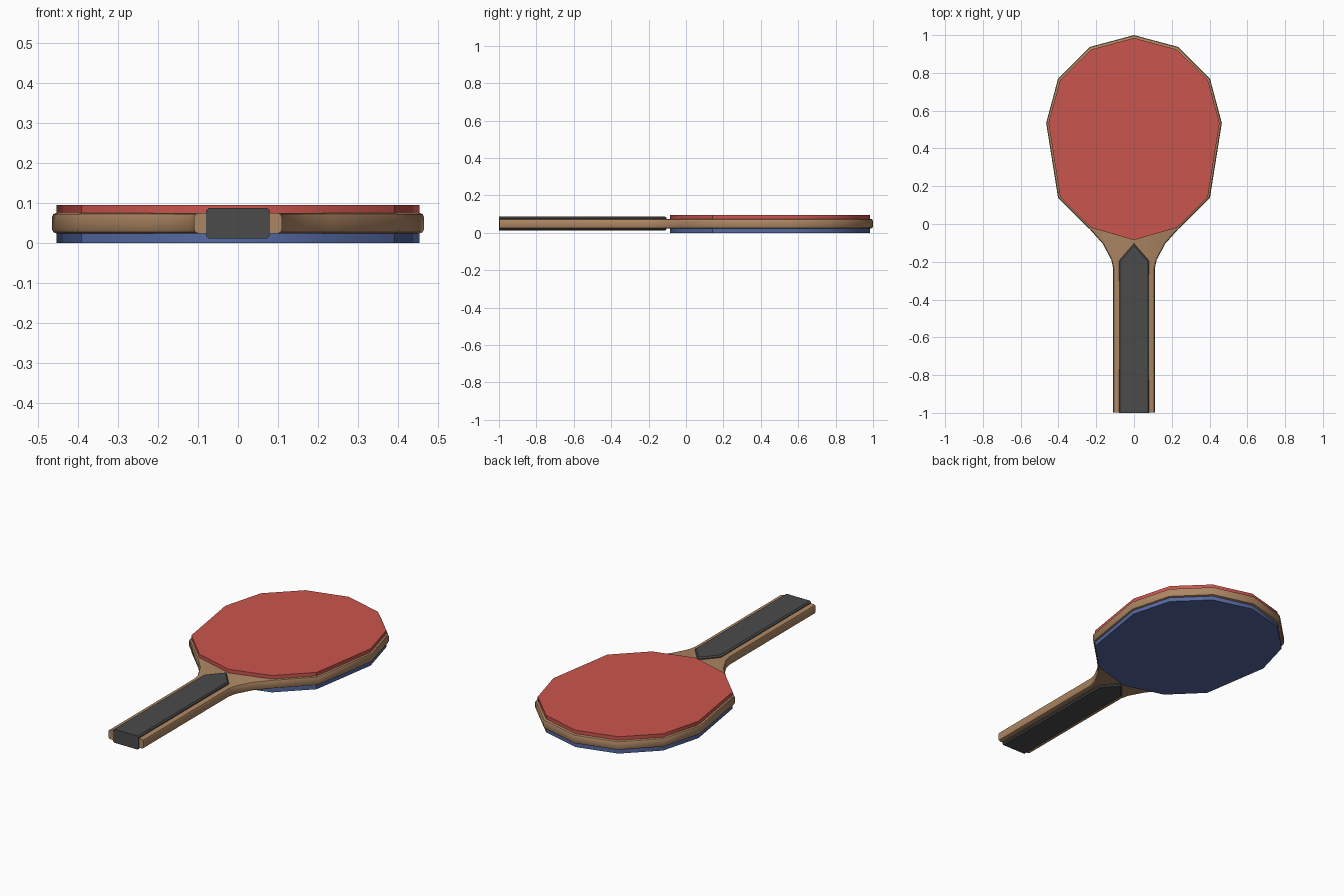
import bpy, bmesh

if "Cube" in bpy.data.objects:
    bpy.data.objects.remove(bpy.data.objects["Cube"])


def material(name, rgb):
    mat = bpy.data.materials.new(name)
    mat.diffuse_color = (*rgb, 1)
    mat.use_nodes = True
    mat.node_tree.nodes["Principled BSDF"].inputs["Base Color"].default_value = mat.diffuse_color
    return mat


def mirrored(half):
    """Close a right-hand outline (top to bottom) across x = 0."""
    left = [(-x, y) for x, y in reversed(half) if x > 0]
    return half + left


def slab(name, half, z0, z1, mat, bevel=0.0, segments=1, end_y=None):
    """Extruded outline with softened top and bottom rims."""
    bm = bmesh.new()
    base = bm.faces.new([bm.verts.new((x, y, z0)) for x, y in mirrored(half)])
    top = bmesh.ops.extrude_face_region(bm, geom=[base], use_keep_orig=True)["geom"]
    for v in (g for g in top if isinstance(g, bmesh.types.BMVert)):
        v.co.z = z1
    bmesh.ops.recalc_face_normals(bm, faces=bm.faces)
    if bevel:
        rim = [e for e in bm.edges
               if abs(e.verts[0].co.z - e.verts[1].co.z) < 1e-6
               and not (end_y is not None and all(abs(v.co.y - end_y) < 1e-5 for v in e.verts))]
        bmesh.ops.bevel(bm, geom=rim, offset=bevel, segments=segments,
                        profile=0.5, affect='EDGES')
    mesh = bpy.data.meshes.new(name)
    bm.to_mesh(mesh)
    bm.free()
    mesh.materials.append(mat)
    obj = bpy.data.objects.new(name, mesh)
    bpy.context.collection.objects.link(obj)
    bpy.ops.object.select_all(action='DESELECT')
    obj.select_set(True)
    bpy.context.view_layer.objects.active = obj
    bpy.ops.object.shade_smooth_by_angle(angle=0.61)
    return obj


wood = material("wood", (0.42, 0.24, 0.125))
red = material("red_rubber", (0.6, 0.09, 0.075))
blue = material("blue_rubber", (0.09, 0.14, 0.36))
dark = material("dark_grip", (0.07, 0.07, 0.07))

# Wooden blade flowing through the neck into the handle
blade = [(0, 1.0), (0.232, 0.938), (0.402, 0.77), (0.465, 0.535), (0.402, 0.138),
         (0.232, -0.03), (0.165, -0.105), (0.12, -0.19), (0.11, -0.235), (0.11, -0.998)]
slab("wooden_blade", blade, 0.023, 0.075, wood, 0.012, 2, end_y=-0.998)

# Rubber sheets on both faces
rubber = [(0, 0.985), (0.226, 0.924), (0.391, 0.763), (0.453, 0.535),
          (0.391, 0.143), (0.226, -0.02), (0, -0.085)]
slab("top_rubber", rubber, 0.06, 0.095, red)
slab("bottom_rubber", rubber, 0.0, 0.035, blue)

# Dark grip with a pointed front end
grip = [(0, -0.103), (0.08, -0.195), (0.08, -1.0)]
slab("grip", grip, 0.011, 0.087, dark, 0.007, 1, end_y=-1.0)
